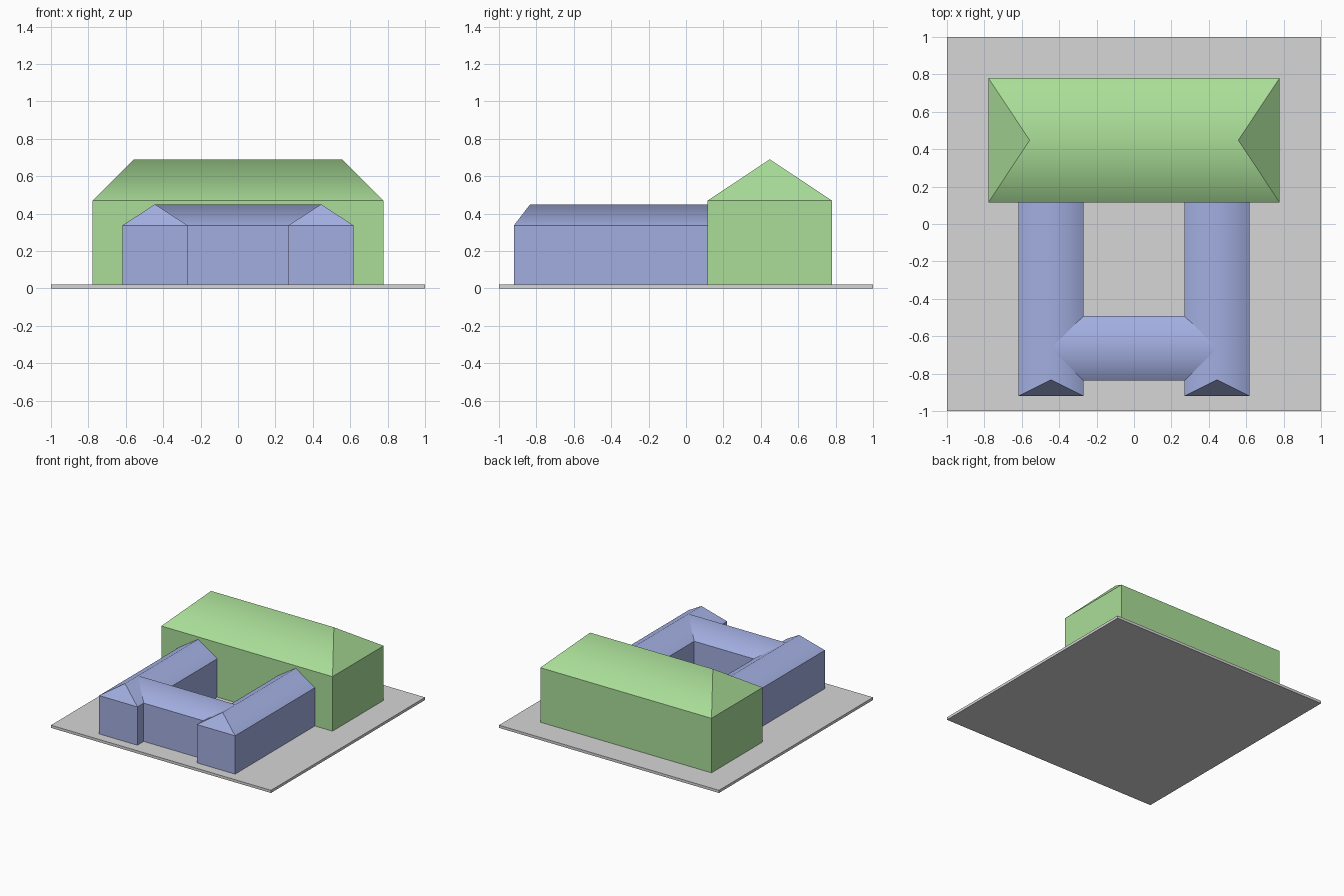
import bpy, bmesh

if "Cube" in bpy.data.objects:
    bpy.data.objects.remove(bpy.data.objects["Cube"])


def material(name, rgb):
    m = bpy.data.materials.new(name)
    m.diffuse_color = tuple((c / 255 / 12.92) if c < 11 else ((c / 255 + 0.055) / 1.055) ** 2.4
                            for c in rgb) + (1,)
    m.use_nodes = True
    m.node_tree.nodes["Principled BSDF"].inputs["Base Color"].default_value = m.diffuse_color
    return m


GREY = material("plate grey", (214, 214, 214))
GREEN = material("hall green", (170, 222, 152))
BLUE = material("wing blue", (162, 174, 224))
BASE = 0.022  # top of the plate


def add(name, mat, verts, faces, smooth=()):
    me = bpy.data.meshes.new(name)
    bm = bmesh.new()
    vs = [bm.verts.new(v) for v in verts]
    for i, f in enumerate(faces):
        bm.faces.new([vs[k] for k in f]).smooth = i in smooth
    bmesh.ops.recalc_face_normals(bm, faces=bm.faces)
    bm.to_mesh(me)
    bm.free()
    me.materials.append(mat)
    ob = bpy.data.objects.new(name, me)
    bpy.context.collection.objects.link(ob)
    return ob


def house(name, mat, x, y, eave, ridge, axis, hips):
    """Walled block with a ridge along the axis; hips = roof inset at both ends."""
    (x0, x1), (y0, y1) = x, y
    ring = [(x0, y0), (x1, y0), (x1, y1), (x0, y1)]
    if axis == "y":  # start the ring so the first side runs along the ridge
        ring = [ring[1], ring[2], ring[3], ring[0]]
        c = (x0 + x1) / 2
        tops = [(c, y0 + hips[0], ridge), (c, y1 - hips[1], ridge)]
    else:
        c = (y0 + y1) / 2
        tops = [(x0 + hips[0], c, ridge), (x1 - hips[1], c, ridge)]
    verts = [(*p, BASE) for p in ring] + [(*p, eave) for p in ring] + tops
    faces = [(4, 5, 9, 8), (6, 7, 8, 9),           # main slopes, soft ridge
             (5, 6, 9), (7, 4, 8),                 # hip ends
             (0, 1, 5, 4), (1, 2, 6, 5), (2, 3, 7, 6), (3, 0, 4, 7), (3, 2, 1, 0)]
    return add(name, mat, verts, faces, smooth=(0, 1))


# Ground plate
add("base_plate", GREY,
    [(x, y, z) for z in (0, BASE) for x, y in ((-1, -1), (1, -1), (1, 1), (-1, 1))],
    [(0, 1, 2, 3), (4, 5, 6, 7), (0, 1, 5, 4), (1, 2, 6, 5), (2, 3, 7, 6), (3, 0, 4, 7)])

# Main hall at the back
house("main_hall", GREEN, (-0.778, 0.778), (0.116, 0.78), 0.47, 0.69, "x", (0.22, 0.22))

# Side wings, running into the hall wall
for side, name in ((-1, "left_wing"), (1, "right_wing")):
    xs = sorted((side * 0.27, side * 0.618))
    house(name, BLUE, xs, (-0.92, 0.14), 0.337, 0.45, "y", (0.087, 0))

# Front range joining the wings, its ridge meeting theirs
house("front_range", BLUE, (-0.444, 0.444), (-0.838, -0.492), 0.337, 0.45, "x", (0, 0))
